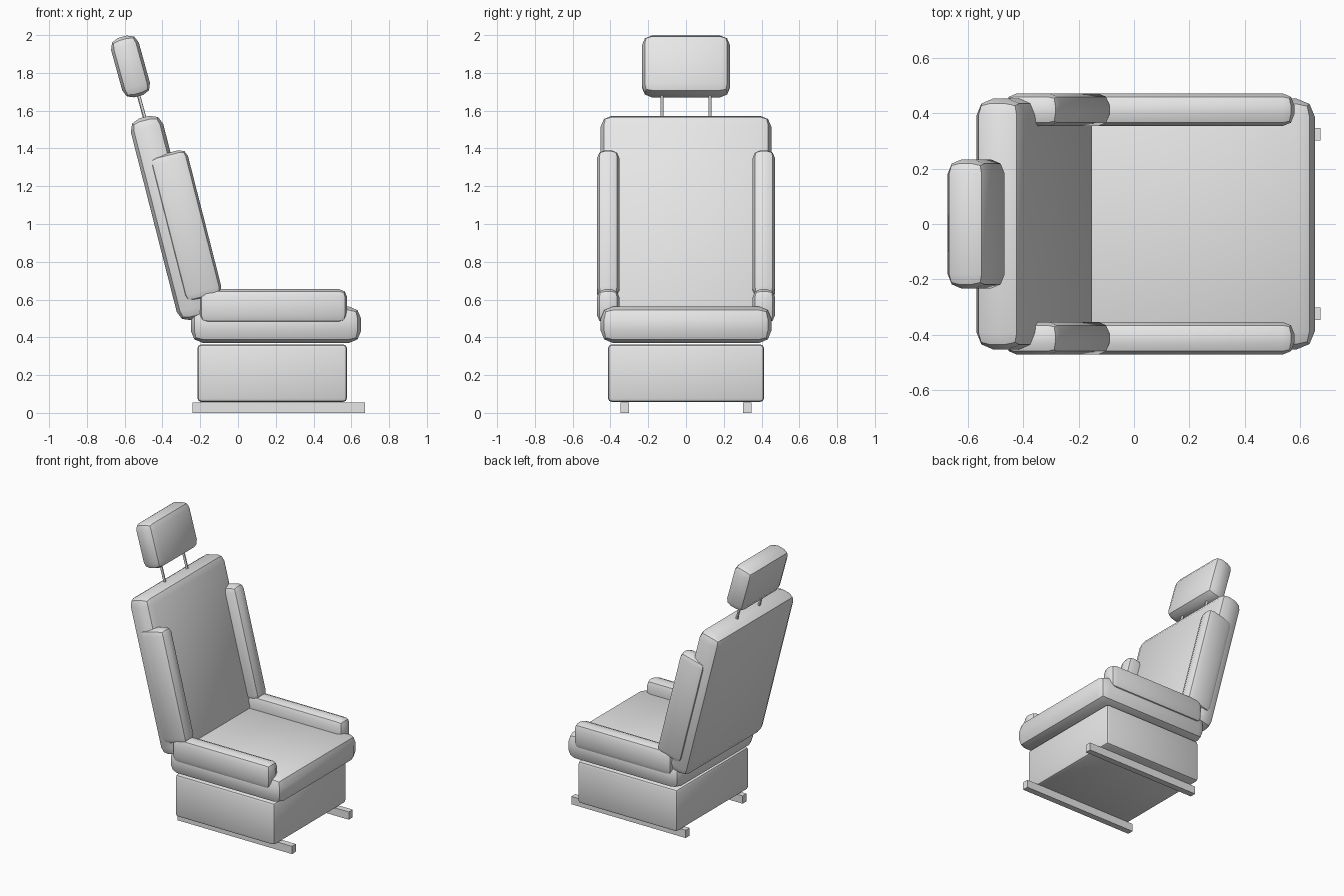
import bpy
import math
from mathutils import Matrix, Vector

cube = bpy.data.objects.get("Cube")
if cube:
    bpy.data.objects.remove(cube, do_unlink=True)

grey = bpy.data.materials.new("light_grey")
grey.use_nodes = True
colour = (0.8, 0.8, 0.8, 1)
grey.diffuse_color = colour
grey.node_tree.nodes["Principled BSDF"].inputs["Base Color"].default_value = colour

RECLINE = 0.25


def finish(obj, name):
    obj.name = obj.data.name = name
    obj.data.materials.append(grey)
    bpy.ops.object.shade_smooth_by_angle(angle=math.radians(30))
    return obj


def padded_box(name, xs, ys, zs, bevel=0.0, tilt=0.0):
    """Box between limits, with rounded edges, leaned back about the y axis."""
    lo, hi = Vector((xs[0], ys[0], zs[0])), Vector((xs[1], ys[1], zs[1]))
    bpy.ops.mesh.primitive_cube_add(size=1)
    obj = bpy.context.object
    obj.data.transform(Matrix.Translation((lo + hi) / 2) @ Matrix.Diagonal((*(hi - lo), 1)))
    if bevel:
        mod = obj.modifiers.new("rounded_edges", "BEVEL")
        mod.width = bevel
        mod.segments = 2
        bpy.ops.object.modifier_apply(modifier=mod.name)
    obj.data.transform(Matrix.Rotation(-tilt, 4, "Y"))
    return finish(obj, name)


def post(name, bottom, top, radius):
    a, b = Vector(bottom), Vector(top)
    bpy.ops.mesh.primitive_cylinder_add(vertices=12, radius=radius, depth=(b - a).length)
    obj = bpy.context.object
    turn = (b - a).to_track_quat("Z", "Y").to_matrix().to_4x4()
    obj.data.transform(Matrix.Translation((a + b) / 2) @ turn)
    return finish(obj, name)


# Base and seat cushion
padded_box("base", (-0.215, 0.577), (-0.413, 0.413), (0.058, 0.362), 0.02)
padded_box("seat_cushion", (-0.25, 0.652), (-0.452, 0.452), (0.37, 0.563), 0.065)

# Reclined backrest
padded_box("backrest", (-0.182, -0.005), (-0.452, 0.452), (0.538, 1.64), 0.06, RECLINE)

# Headrest, leaning slightly further back
headrest = padded_box("headrest", (-0.076, 0.076), (-0.233, 0.233), (-0.163, 0.163), 0.052, 0.27)
headrest.data.transform(Matrix.Translation((-0.569, 0, 1.834)))

# Paired parts
for side, s in (("left", 1), ("right", -1)):
    bolster_y = sorted((s * 0.353, s * 0.471))
    padded_box(side + "_rail", (-0.24, 0.672), sorted((s * 0.302, s * 0.346)), (0, 0.056))
    padded_box(side + "_seat_bolster", (-0.205, 0.578), bolster_y, (0.475, 0.655), 0.042)
    padded_box(side + "_back_bolster", (-0.125, 0.08), bolster_y, (0.63, 1.425), 0.042, RECLINE)
    post(side + "_headrest_post", (-0.485, s * 0.127, 1.53), (-0.545, s * 0.127, 1.75), 0.009)
